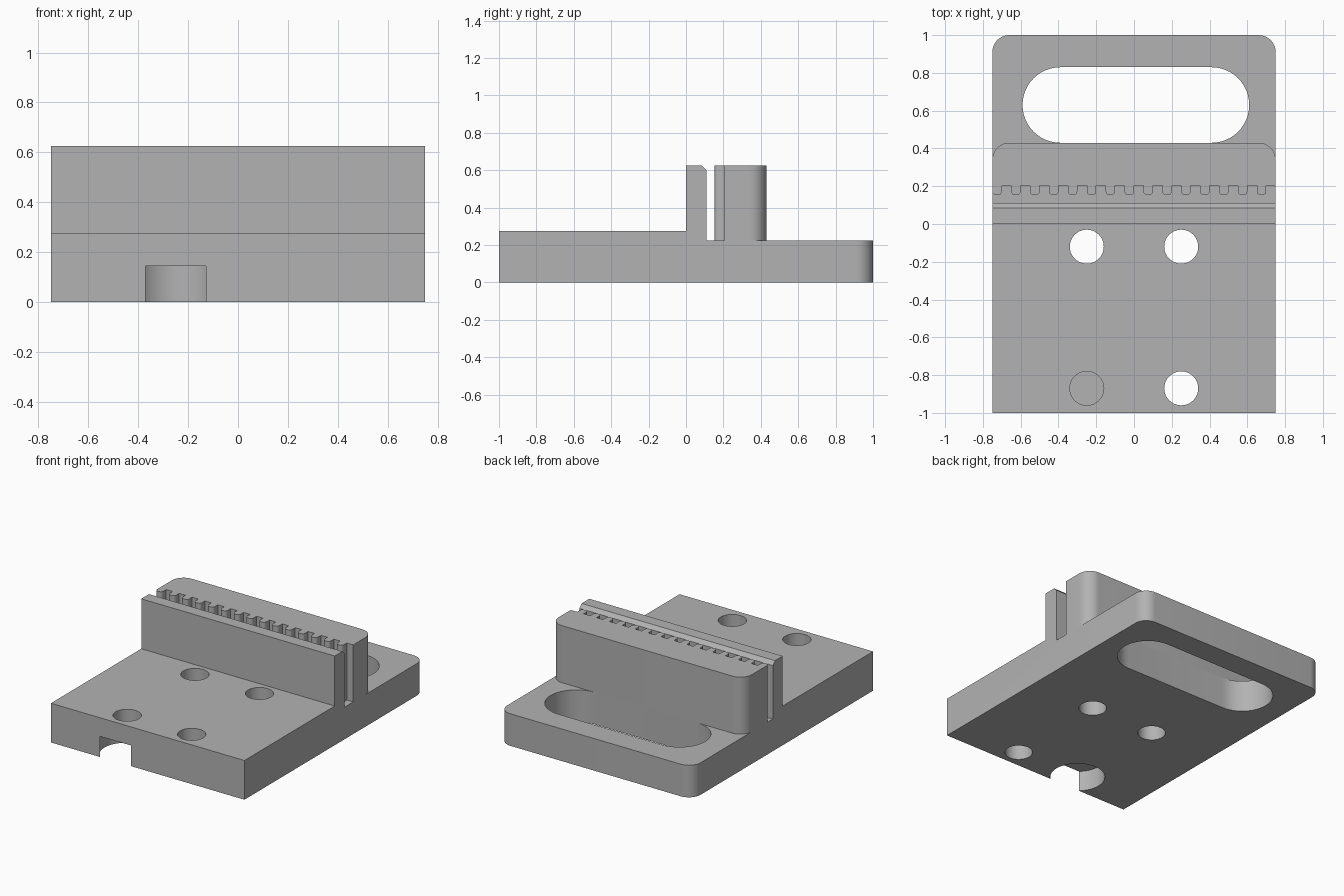
import bpy
import bmesh
from math import sin, cos, pi, radians
from mathutils import Vector

if "Cube" in bpy.data.objects:
    bpy.data.objects.remove(bpy.data.objects["Cube"], do_unlink=True)

HALF_W = 0.75       # half the width of the plate
FLOOR = 0.225       # top of the rear plate
TOP = 0.625         # top of the wall and the toothed block

grey = bpy.data.materials.new("plain grey")
grey.use_nodes = True
colour = (0.45, 0.45, 0.45, 1)
grey.diffuse_color = colour
grey.node_tree.nodes["Principled BSDF"].inputs["Base Color"].default_value = colour


def arc(cx, cy, r, start, end, steps):
    """Points on an arc, angles in degrees."""
    angles = [radians(start + (end - start) * i / steps) for i in range(steps + 1)]
    return [(cx + r * cos(a), cy + r * sin(a)) for a in angles]


def prism(name, points, offset, round_y=None):
    """Extrude a closed 3D outline; optionally round its vertical edges at round_y."""
    bm = bmesh.new()
    face = bm.faces.new([bm.verts.new(p) for p in points])
    extruded = bmesh.ops.extrude_face_region(bm, geom=[face])["geom"]
    verts = [v for v in extruded if isinstance(v, bmesh.types.BMVert)]
    bmesh.ops.translate(bm, verts=verts, vec=Vector(offset))
    if round_y is not None:
        edges = [e for e in bm.edges
                 if all(abs(v.co.y - round_y) < 1e-4 for v in e.verts)
                 and abs(e.verts[0].co.x - e.verts[1].co.x) < 1e-4]
        bmesh.ops.bevel(bm, geom=edges, offset=0.09, segments=10,
                        profile=0.5, affect='EDGES')
    bmesh.ops.recalc_face_normals(bm, faces=bm.faces)
    mesh = bpy.data.meshes.new(name)
    bm.to_mesh(mesh)
    bm.free()
    mesh.materials.append(grey)
    obj = bpy.data.objects.new(name, mesh)
    bpy.context.collection.objects.link(obj)
    return obj


def column(name, outline, low, high, round_y=None):
    """Upright prism from an xy outline."""
    return prism(name, [(x, y, low) for x, y in outline], (0, 0, high - low), round_y)


def select(obj):
    bpy.ops.object.select_all(action='DESELECT')
    obj.select_set(True)
    bpy.context.view_layer.objects.active = obj


def cut(target, cutter):
    """Subtract the cutter from the target and discard it."""
    cutter.hide_render = True
    mod = target.modifiers.new("cut", 'BOOLEAN')
    mod.operation = 'DIFFERENCE'
    mod.solver = 'EXACT'
    mod.object = cutter
    select(target)
    bpy.ops.object.modifier_apply(modifier=mod.name)
    bpy.data.objects.remove(cutter, do_unlink=True)


# Stepped plate with the upright wall, from its side profile
side = [(-1, 0), (1, 0), (1, FLOOR), (0.11, FLOOR), (0.11, 0.6),
        (0.085, TOP), (0, TOP), (0, 0.275), (-1, 0.275)]
plate = prism("plate_and_wall", [(-HALF_W, y, z) for y, z in side],
              (2 * HALF_W, 0, 0), round_y=1)

# Long rounded slot
slot = arc(0.41, 0.63, 0.2, -90, 90, 24) + arc(-0.39, 0.63, 0.2, 90, 270, 24)
cut(plate, column("slot_cutter", slot, -0.1, 0.4))

# Screw holes; one is closed by a thin web above its nut recess
for x in (-0.25, 0.25):
    for y in (-0.87, -0.12):
        bottom = 0.155 if x < 0 and y < -0.5 else -0.1
        circle = arc(x, y, 0.09, 0, 360, 40)[:-1]
        cut(plate, column("hole_cutter", circle, bottom, 0.4))

# Round recess underneath, breaking through the front
recess = arc(-0.25, -0.87, 0.178, 0, 360, 64)[:-1]
cut(plate, column("recess_cutter", recess, -0.1, 0.145))

# Block with a row of rounded belt teeth facing the wall
ROOT, TIP, PITCH, R = 0.205, 0.153, 0.1, 0.02
outline = []
for i in range(15):
    x = -HALF_W + i * PITCH
    tooth = arc(x + R, TIP + R, R, 180, 270, 4) + arc(x + 0.05 - R, TIP + R, R, 270, 360, 4)
    if i:
        outline.append((x, ROOT))
    outline += tooth + [(x + 0.05, ROOT)]
outline += [(HALF_W, ROOT), (HALF_W, 0.43), (-HALF_W, 0.43)]
block = column("toothed_block", outline, FLOOR, TOP, round_y=0.43)

for obj in (plate, block):
    select(obj)
    bpy.ops.object.shade_smooth_by_angle(angle=radians(30))
